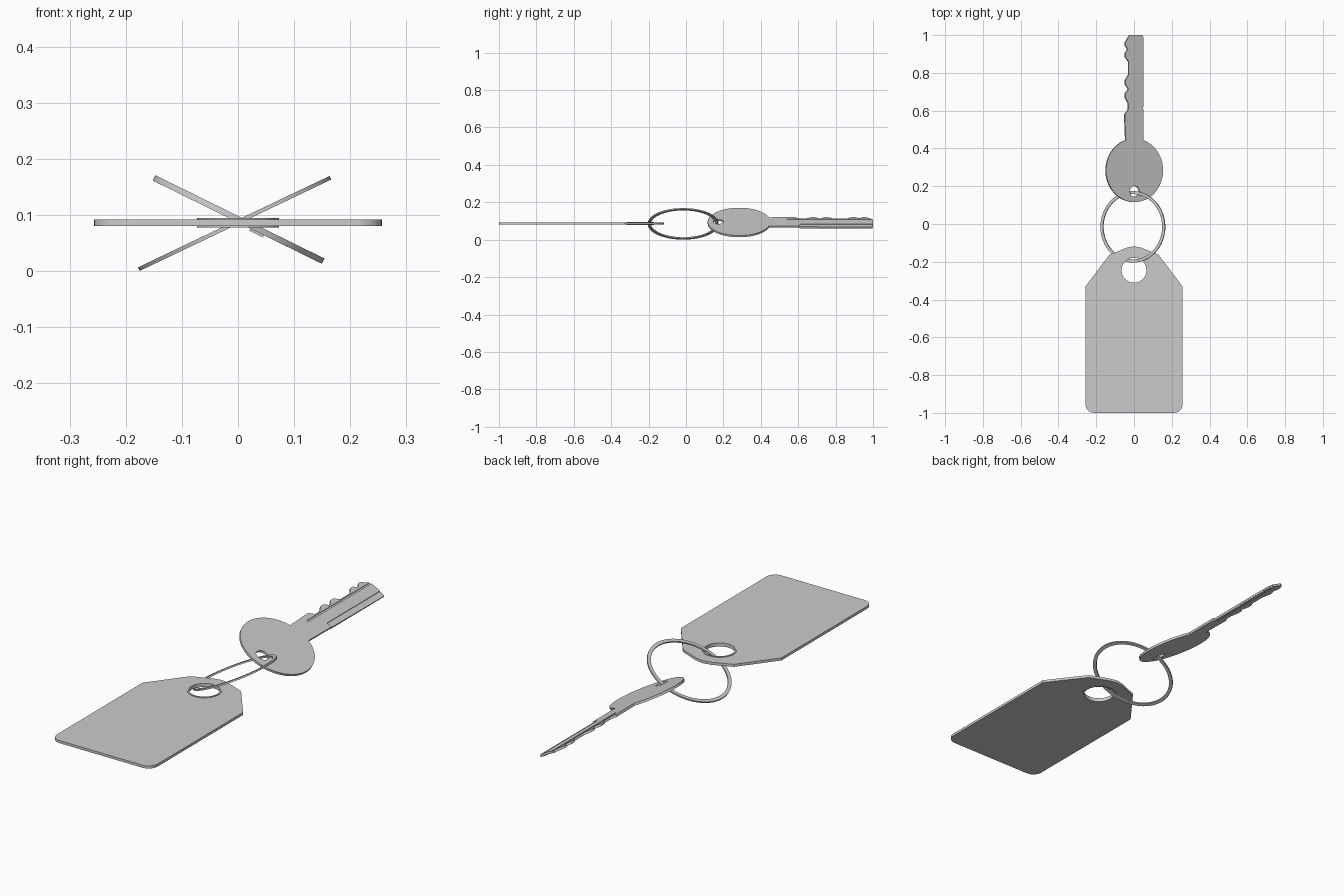
import bpy, bmesh, math
from math import sin, cos, pi, radians

if "Cube" in bpy.data.objects:
    bpy.data.objects.remove(bpy.data.objects["Cube"])


def circle(r, cy=0, n=64, a0=0, a1=2 * pi, cx=0):
    full = abs(a1 - a0 - 2 * pi) < 1e-6
    d = n if full else n - 1
    return [(cx + r * cos(a0 + (a1 - a0) * i / d), cy + r * sin(a0 + (a1 - a0) * i / d))
            for i in range(n)]


def plate(name, loops, thick, loc=(0, 0, 0), tilt=0):
    """Flat extruded shape; the first loop is the outline, the rest are holes."""
    cu = bpy.data.curves.new(name, 'CURVE')
    cu.dimensions, cu.fill_mode, cu.extrude = '2D', 'BOTH', thick / 2
    for pts in loops:
        sp = cu.splines.new('POLY')
        sp.points.add(len(pts) - 1)
        for p, (x, y) in zip(sp.points, pts):
            p.co = (x, y, 0, 1)
        sp.use_cyclic_u = True
    tmp = bpy.data.objects.new(name + "_outline", cu)
    bpy.context.collection.objects.link(tmp)
    dg = bpy.context.evaluated_depsgraph_get()
    me = bpy.data.meshes.new_from_object(tmp.evaluated_get(dg))
    bpy.data.objects.remove(tmp)
    bm = bmesh.new()
    bm.from_mesh(me)
    bmesh.ops.remove_doubles(bm, verts=bm.verts, dist=1e-5)
    bmesh.ops.dissolve_limit(bm, angle_limit=radians(0.5), verts=bm.verts, edges=bm.edges)
    bmesh.ops.recalc_face_normals(bm, faces=bm.faces)
    bm.to_mesh(me)
    bm.free()
    ob = bpy.data.objects.new(name, me)
    bpy.context.collection.objects.link(ob)
    ob.location, ob.rotation_euler = loc, (0, tilt, 0)
    return ob


def combine(ob, op, x0, x1, y0, y1, z0, z1):
    """Boolean a box, given in the object's own axes, into the object."""
    bpy.ops.mesh.primitive_cube_add(size=1)
    box = bpy.context.object
    box.scale = (x1 - x0, y1 - y0, z1 - z0)
    box.location = ((x0 + x1) / 2, (y0 + y1) / 2, (z0 + z1) / 2)
    mod = ob.modifiers.new("cut", 'BOOLEAN')
    mod.operation, mod.object, mod.solver = op, box, 'EXACT'
    bpy.context.view_layer.objects.active = ob
    bpy.ops.object.modifier_apply(modifier=mod.name)
    bpy.data.objects.remove(box)


def smooth(ob):
    bpy.ops.object.select_all(action='DESELECT')
    ob.select_set(True)
    bpy.context.view_layer.objects.active = ob
    bpy.ops.object.shade_smooth_by_angle(angle=radians(30))


# Tag: rounded bottom corners, sloped shoulders, shallow peak
half = [(0.257, -0.33), (0.13, -0.163), (0.04, -0.126)]
outline = (circle(0.045, -0.955, 7, pi, 1.5 * pi, -0.212)
           + circle(0.045, -0.955, 7, 1.5 * pi, 2 * pi, 0.212)
           + half + [(0, -0.118)] + [(-x, y) for x, y in reversed(half)])
tag = plate("tag", [outline, circle(0.07, -0.245, 48)], 0.012, (0, 0, 0.086))

# Eyelet lining the tag hole
eyelet = plate("tag_eyelet", [circle(0.073, 0, 48), circle(0.066, 0, 48)], 0.017,
               (0, -0.245, 0.086))

# Tilted ring linking tag and key
ring = plate("split_ring", [circle(0.189, 0, 80), circle(0.173, 0, 80)], 0.007,
             (-0.006, -0.015, 0.085), radians(-25.5))

# Key: round bow, straight back, notched biting edge
gap = math.asin(0.052 / 0.168)
bow = circle(0.168, 0.284, 56, pi / 2 + gap, 2.5 * pi - gap)
back = [(0.055, 0.985), (0.048, 1.0), (-0.028, 1.0)]
bits = [(-0.038, 0.985), (-0.055, 0.96), (-0.055, 0.945), (-0.04, 0.925),
        (-0.055, 0.905), (-0.055, 0.885), (-0.035, 0.86), (-0.035, 0.79),
        (-0.055, 0.76), (-0.055, 0.74), (-0.036, 0.715), (-0.055, 0.69),
        (-0.055, 0.67), (-0.037, 0.64), (-0.037, 0.605), (-0.058, 0.58)]
key = plate("key", [bow + back + bits, circle(0.028, 0.173, 24)], 0.0105)
# Stepped rib and milled groove along the blade
combine(key, 'UNION', 0.026, 0.053, 0.61, 0.998, -0.0095, 0)
combine(key, 'DIFFERENCE', 0.027, 0.07, 0.61, 1.1, 0.001, 0.02)
combine(key, 'DIFFERENCE', -0.031, -0.023, 0.54, 1.1, 0.001, 0.02)
key.location, key.rotation_euler = (0.001, 0, 0.092), (0, radians(26.2), 0)

for part in (tag, eyelet, ring, key):
    smooth(part)
